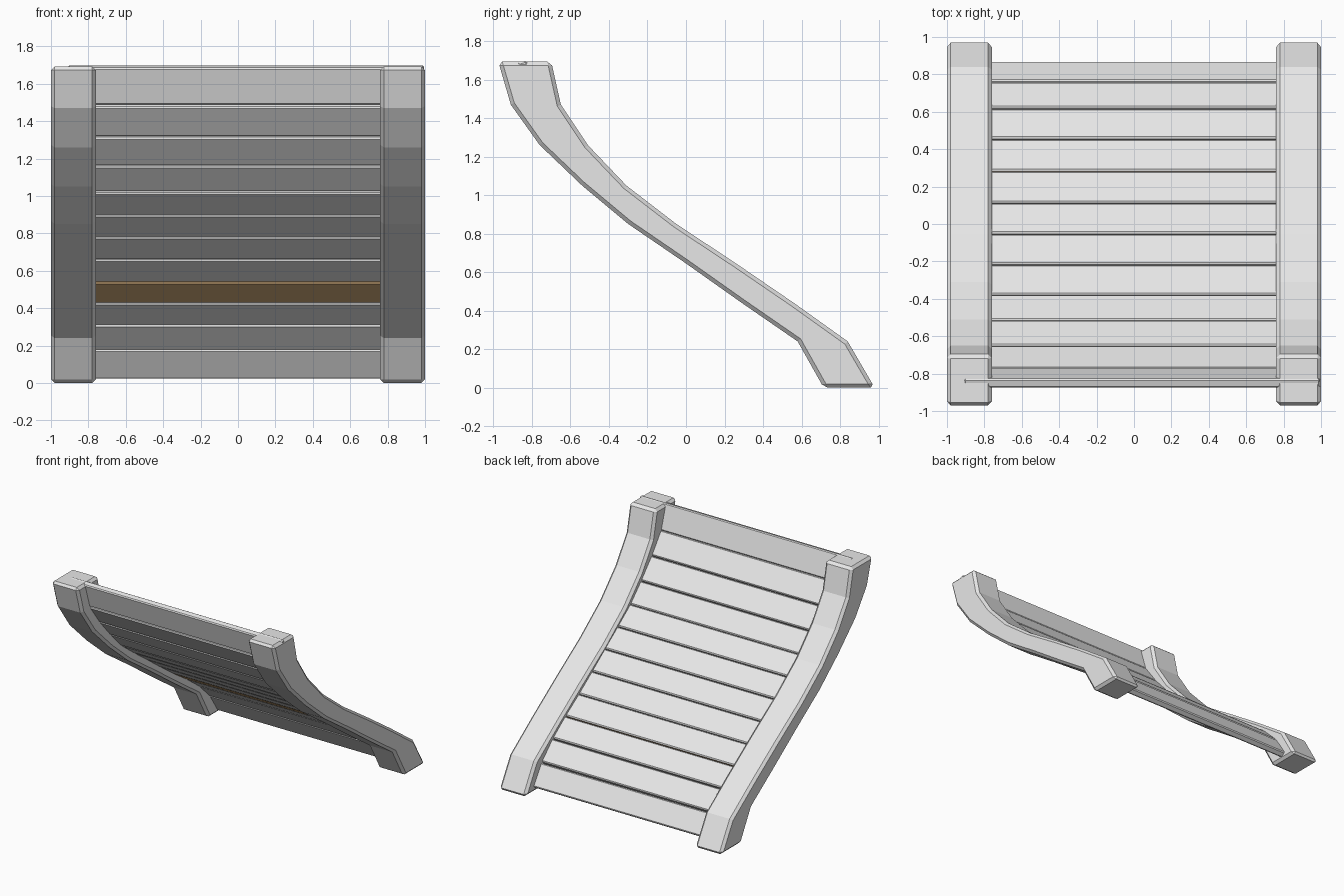
import bpy, bmesh
from mathutils import Vector

old = bpy.data.objects.get("Cube")
if old:
    bpy.data.objects.remove(old, do_unlink=True)


def material(name, rgb):
    m = bpy.data.materials.new(name)
    m.use_nodes = True
    m.diffuse_color = (*rgb, 1)
    m.node_tree.nodes["Principled BSDF"].inputs["Base Color"].default_value = (*rgb, 1)
    return m


GREY = material("pale grey", (0.8, 0.8, 0.8))
BROWN = material("brown", (0.65, 0.42, 0.2))


def extrude_profile(name, profile, x0, x1, bevel):
    """Extrude a (y, z) outline along x and chamfer its sharp edges."""
    bm = bmesh.new()
    face = bm.faces.new([bm.verts.new((x0, y, z)) for y, z in profile])
    moved = bmesh.ops.extrude_face_region(bm, geom=[face])["geom"]
    bmesh.ops.translate(bm, vec=(x1 - x0, 0, 0),
                        verts=[v for v in moved if isinstance(v, bmesh.types.BMVert)])
    bmesh.ops.recalc_face_normals(bm, faces=bm.faces)
    sharp = [e for e in bm.edges if e.calc_face_angle(0) > 0.75]
    bmesh.ops.bevel(bm, geom=sharp, offset=bevel, segments=1, affect='EDGES')
    bm.normal_update()
    mesh = bpy.data.meshes.new(name)
    bm.to_mesh(mesh)
    bm.free()
    mesh.materials.append(GREY)
    obj = bpy.data.objects.new(name, mesh)
    bpy.context.collection.objects.link(obj)
    return obj


# Curved side rails: height, underside y, upper y
stations = [(1.693, -0.975, -0.70), (1.47, -0.91, -0.65), (1.26, -0.76, -0.51),
            (1.05, -0.54, -0.31), (0.85, -0.30, -0.05), (0.645, 0.0, 0.26),
            (0.44, 0.29, 0.56), (0.24, 0.58, 0.84), (0.0, 0.715, 0.98)]
outline = [(lo, z) for z, lo, hi in stations] + [(hi, z) for z, lo, hi in reversed(stations)]
extrude_profile("left_rail", outline, 0.76, 1.0, 0.02)
extrude_profile("right_rail", outline, -1.0, -0.76, 0.02)

# Slats run between joints on the centre line of the rails
joints = [(-0.854, 1.695), (-0.79, 1.492), (-0.668, 1.328), (-0.53, 1.175),
          (-0.392, 1.035), (-0.23, 0.915), (-0.065, 0.797), (0.10, 0.677),
          (0.27, 0.557), (0.443, 0.444), (0.605, 0.326), (0.745, 0.19), (0.85, 0.03)]
THICK, GAP = 0.05, 0.003
for i, (a, b) in enumerate(zip(joints, joints[1:])):
    a, b = Vector(a), Vector(b)
    along = (b - a).normalized()
    up = Vector((-along.y, along.x))
    a, b = a + along * GAP, b - along * GAP
    half = up * THICK / 2
    slat = extrude_profile(f"slat_{i + 1}", [a + half, b + half, b - half, a - half],
                           -0.91, 0.995, 0.008)
    # One slat is brown everywhere but its upper face
    if i == 8:
        slat.data.materials.append(BROWN)
        for p in slat.data.polygons:
            if p.normal.y * up.x + p.normal.z * up.y < 0.5:
                p.material_index = 1
